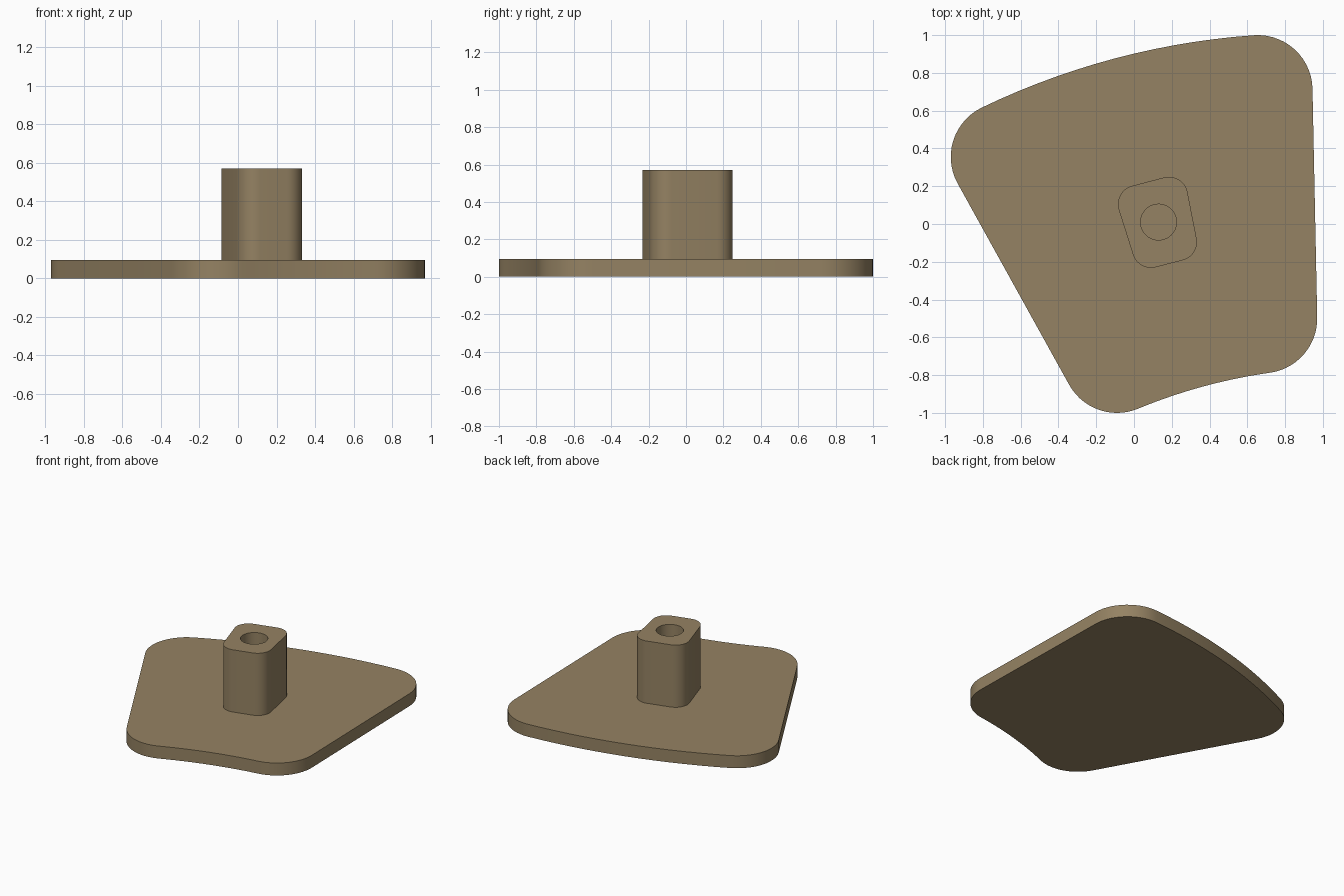
import bpy
import math
from mathutils import Vector

if "Cube" in bpy.data.objects:
    bpy.data.objects.remove(bpy.data.objects["Cube"])

tan = bpy.data.materials.new("tan")
tan.diffuse_color = (0.30, 0.225, 0.125, 1)
tan.use_nodes = True
tan.node_tree.nodes["Principled BSDF"].inputs["Base Color"].default_value = tan.diffuse_color


def polar(c, a, r):
    return (c[0] + r * math.cos(a), c[1] + r * math.sin(a))


def rounded_outline(centres, r, bows, steps=14):
    """Counter-clockwise outline around corner circles; each side may bow by a half angle."""
    n = len(centres)
    cs = [Vector(c) for c in centres]
    sides = []
    for i in range(n):
        d = cs[(i + 1) % n] - cs[i]
        sides.append((math.atan2(-d.x, d.y), math.radians(bows[i]), d.length))
    pts = []
    for i in range(n):
        # Corner arc from the previous side's normal to this side's normal
        a0 = sides[i - 1][0] + sides[i - 1][1]
        a1 = sides[i][0] - sides[i][1]
        sweep = (a1 - a0) % math.tau
        pts += [polar(cs[i], a0 + sweep * k / steps, r) for k in range(steps + 1)]
        # Bowed side
        normal, h, length = sides[i]
        if h:
            big = length / (2 * math.sin(h))
            hub = polar(cs[i], normal - h, -big)
            pts += [polar(hub, normal - h + 2 * h * k / steps, big + r)
                    for k in range(1, steps)]
    return pts


def slab(name, loops, z0, z1):
    """Extruded flat shape; inner loops become holes."""
    cu = bpy.data.curves.new(name, "CURVE")
    cu.dimensions = "2D"
    cu.fill_mode = "BOTH"
    cu.extrude = (z1 - z0) / 2
    for loop in loops:
        sp = cu.splines.new("POLY")
        sp.points.add(len(loop) - 1)
        for p, (x, y) in zip(sp.points, loop):
            p.co = (x, y, 0, 1)
        sp.use_cyclic_u = True
    ob = bpy.data.objects.new(name, cu)
    bpy.context.collection.objects.link(ob)
    ob.location.z = (z0 + z1) / 2
    bpy.ops.object.select_all(action="DESELECT")
    ob.select_set(True)
    bpy.context.view_layer.objects.active = ob
    bpy.ops.object.convert(target="MESH")
    ob = bpy.context.object
    ob.data.materials.clear()
    ob.data.materials.append(tan)
    # Weld the caps to the walls so the rims are real edges
    bpy.ops.object.mode_set(mode="EDIT")
    bpy.ops.mesh.select_all(action="SELECT")
    bpy.ops.mesh.remove_doubles(threshold=0.0002)
    bpy.ops.mesh.normals_make_consistent(inside=False)
    bpy.ops.object.mode_set(mode="OBJECT")
    bpy.ops.object.shade_smooth_by_angle(angle=math.radians(30))
    return ob


# Base plate with a bulging back and a hollowed front side
plate = rounded_outline([(-0.09, -0.71), (0.68, -0.5), (0.655, 0.71), (-0.68, 0.355)],
                        0.29, [-7.2, 0, 10.8, 0])
slab("base_plate", [plate], 0, 0.095)

# Post with a round socket in the top
post = rounded_outline([(0.09, -0.132), (0.233, -0.095), (0.185, 0.15), (0.015, 0.105)],
                       0.1, [0, 0, 0, 0], 10)
socket = [polar((0.13, 0.01), math.tau * k / 48, 0.095) for k in range(48)]
slab("post", [post, socket], 0.085, 0.57)
